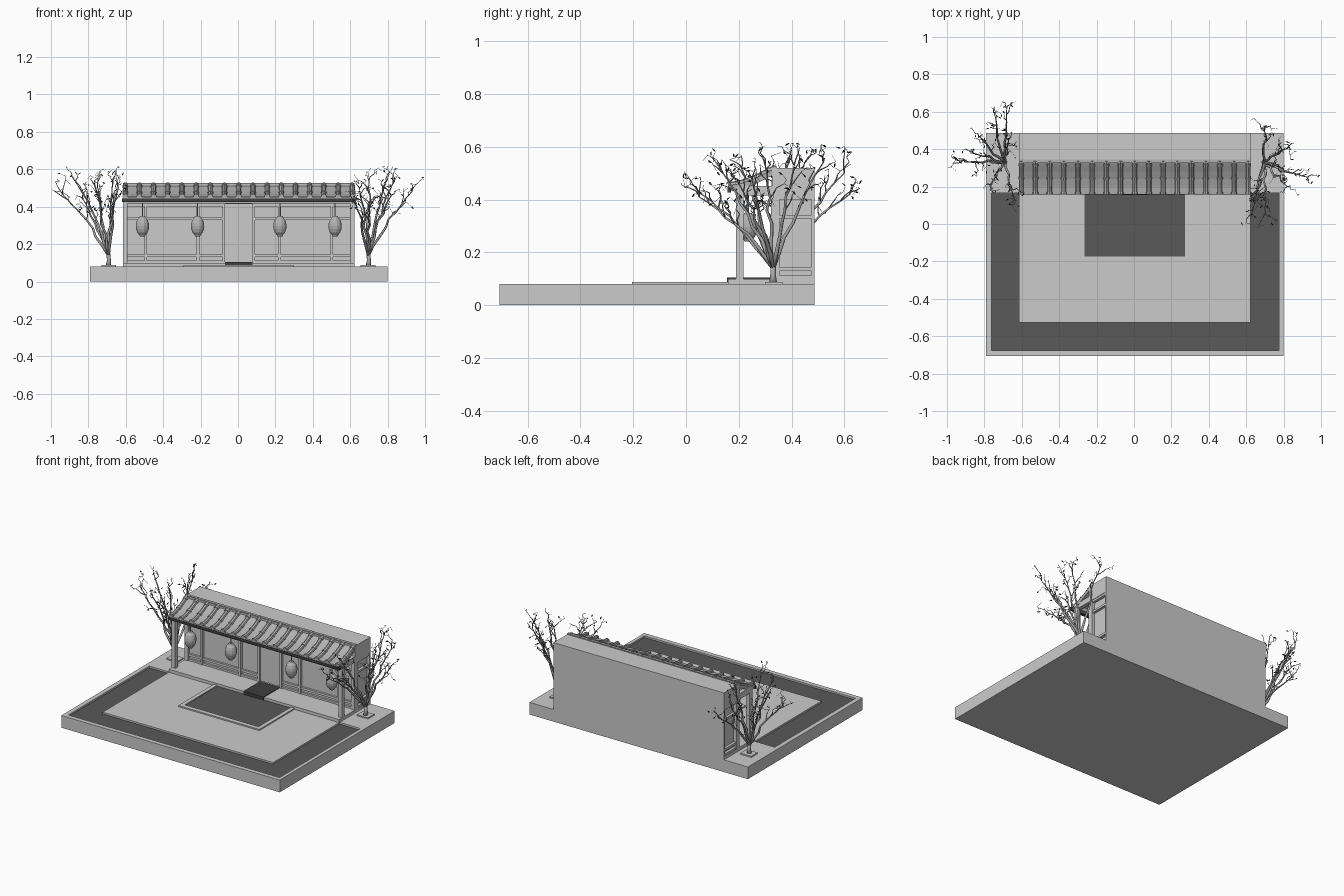
import bpy, bmesh, math, random
from mathutils import Vector

if "Cube" in bpy.data.objects:
    bpy.data.objects.remove(bpy.data.objects["Cube"])

random.seed(4)
CX = 0.004  # the building sits slightly right of the trees' centre


def mat(name, r, g, b):
    m = bpy.data.materials.new(name)
    m.diffuse_color = (r, g, b, 1)
    m.use_nodes = True
    m.node_tree.nodes["Principled BSDF"].inputs["Base Color"].default_value = m.diffuse_color
    return m


STONE = mat("light grey stone", 0.6, 0.6, 0.6)
DARK = mat("dark grey paving", 0.10, 0.10, 0.10)
MAT = mat("very dark mat", 0.05, 0.05, 0.05)
TILE = mat("mid grey tile", 0.45, 0.45, 0.45)
BARK = mat("grey bark", 0.38, 0.38, 0.38)
LEAF = mat("dark green leaf", 0.006, 0.014, 0.006)


def finish(name, bm, material, smooth=False):
    bmesh.ops.recalc_face_normals(bm, faces=bm.faces)
    me = bpy.data.meshes.new(name)
    bm.to_mesh(me)
    bm.free()
    me.materials.append(material)
    ob = bpy.data.objects.new(name, me)
    bpy.context.collection.objects.link(ob)
    if smooth:
        for p in me.polygons:
            p.use_smooth = True
    return ob


def boxes(name, material, *ranges):
    bm = bmesh.new()
    for x0, x1, y0, y1, z0, z1 in ranges:
        geo = bmesh.ops.create_cube(bm, size=1)
        for v in geo["verts"]:
            v.co = (CX + (x0 + x1) / 2 + v.co.x * (x1 - x0),
                    (y0 + y1) / 2 + v.co.y * (y1 - y0),
                    (z0 + z1) / 2 + v.co.z * (z1 - z0))
    return finish(name, bm, material)


def tube(bm, pts, radii, sides=6):
    rings = []
    for i, p in enumerate(pts):
        d = (pts[min(i + 1, len(pts) - 1)] - pts[max(i - 1, 0)]).normalized()
        a = d.orthogonal().normalized() if not rings else (a - d * a.dot(d)).normalized()
        b = d.cross(a)
        rings.append([bm.verts.new(p + (a * math.cos(t) + b * math.sin(t)) * radii[i])
                      for t in (2 * math.pi * k / sides for k in range(sides))])
    for r, s in zip(rings, rings[1:]):
        for k in range(sides):
            bm.faces.new((r[k], r[(k + 1) % sides], s[(k + 1) % sides], s[k]))
    bm.faces.new(rings[0])
    bm.faces.new(rings[-1])


# Base: solid bottom, outer rim, courtyard slab and rear terrace around a sunken channel
boxes("base_bottom", STONE, (-0.795, 0.795, -0.707, 0.486, 0, 0.066))
boxes("base_rim", STONE,
      (-0.795, 0.795, -0.707, -0.677, 0.066, 0.08),
      (-0.795, -0.765, -0.677, 0.165, 0.066, 0.08),
      (0.772, 0.795, -0.677, 0.165, 0.066, 0.08))
boxes("courtyard_slab", STONE, (-0.62, 0.62, -0.527, 0.165, 0.066, 0.08))
boxes("rear_terrace", STONE, (-0.795, 0.795, 0.165, 0.486, 0.066, 0.08))
boxes("channel_floor", DARK,
      (-0.765, 0.772, -0.677, -0.527, 0.066, 0.069),
      (-0.765, -0.62, -0.527, 0.165, 0.066, 0.069),
      (0.62, 0.772, -0.527, 0.165, 0.066, 0.069))

# Courtyard panel with its raised border
boxes("panel_border", STONE,
      (-0.295, 0.295, -0.205, -0.175, 0.08, 0.088),
      (-0.295, -0.268, -0.175, 0.16, 0.08, 0.088),
      (0.268, 0.295, -0.175, 0.16, 0.08, 0.088))
boxes("panel_floor", DARK, (-0.268, 0.268, -0.175, 0.16, 0.08, 0.083))

# Porch platform and dark mat draped over its edge
boxes("porch_platform", STONE, (-0.62, 0.62, 0.16, 0.486, 0.08, 0.1))
boxes("door_mat", MAT,
      (-0.073, 0.073, 0.155, 0.325, 0.1, 0.104),
      (-0.073, 0.073, 0.155, 0.16, 0.083, 0.1))

# Building: recessed core, plain back, solid head
boxes("wall_core", STONE, (-0.6, 0.6, 0.34, 0.48, 0.1, 0.416))
boxes("back_wall", STONE, (-0.62, 0.62, 0.476, 0.486, 0.1, 0.52))
boxes("wall_head", STONE, (-0.62, 0.62, 0.325, 0.478, 0.414, 0.52))

# Raised posts and rails on the front and the two ends
frame = []
for s in (-1, 1):
    for x, w in ((0.607, 0.026), (0.497, 0.014), (0.218, 0.014), (0.08, 0.014)):
        frame.append((s * x - w / 2, s * x + w / 2, 0.322, 0.355, 0.1, 0.416))
    x0, x1 = sorted((s * 0.08, s * 0.61))
    for z0, z1 in ((0.1, 0.112), (0.13, 0.145), (0.328, 0.342), (0.4, 0.416)):
        frame.append((x0, x1, 0.327, 0.345, z0, z1))
        e0, e1 = sorted((s * 0.595, s * 0.617))
        frame.append((e0, e1, 0.35, 0.48, z0, z1))
boxes("wall_frame", STONE, *frame)
boxes("door_leaf", STONE, (-0.074, 0.074, 0.333, 0.342, 0.104, 0.41))

# Porch columns and beams
cols = []
for s in (-1, 1):
    x0, x1 = sorted((s * 0.594, s * 0.62))
    cols += [(x0, x1, 0.19, 0.218, 0.1, 0.45), (x0, x1, 0.2, 0.33, 0.415, 0.452)]
boxes("porch_columns", STONE, *cols)
boxes("eave_beam", TILE, (-0.62, 0.62, 0.19, 0.218, 0.418, 0.45))

# Curved tiled roof: slab, ribs with stepped collars, eave board
curve = [(0.16, 0.452), (0.2, 0.457), (0.24, 0.469), (0.28, 0.487), (0.31, 0.503), (0.34, 0.517)]
bm = bmesh.new()
loop = curve + [(y, z - 0.02) for y, z in reversed(curve)]
ends = [[bm.verts.new((CX + s * 0.62, y, z)) for y, z in loop] for s in (-1, 1)]
n = len(loop)
for k in range(n):
    bm.faces.new((ends[0][k], ends[0][(k + 1) % n], ends[1][(k + 1) % n], ends[1][k]))
for e in ends:
    bm.faces.new(e)
finish("roof_slab", bm, TILE)
boxes("eave_board", MAT, (-0.625, 0.625, 0.158, 0.17, 0.426, 0.444))

bm = bmesh.new()
for i in range(17):
    x = CX - 0.607 + i * 1.214 / 16
    path = [Vector((x, y, z + 0.002)) for y, z in curve]
    tube(bm, path, [0.0125] * len(path), 8)
    for k in (0, 2, 4):
        d = (path[k + 1] - path[k]).normalized()
        tube(bm, [path[k], path[k] + d * 0.012], [0.0155, 0.0155], 8)
finish("roof_tile_ribs", bm, TILE)
boxes("ridge_cap", TILE, (-0.62, 0.62, 0.327, 0.345, 0.51, 0.526))

# Hanging lanterns
profile = [(0.242, 0.014), (0.25, 0.018), (0.262, 0.029), (0.28, 0.035), (0.296, 0.037),
           (0.312, 0.035), (0.33, 0.029), (0.342, 0.018), (0.35, 0.014)]
for i, x in enumerate((-0.515, -0.22, 0.22, 0.515)):
    bm = bmesh.new()
    tube(bm, [Vector((CX + x, 0.235, z)) for z, r in profile], [r for z, r in profile], 12)
    tube(bm, [Vector((CX + x, 0.235, 0.35)), Vector((CX + x, 0.235, 0.45))], [0.003, 0.003], 6)
    finish("lantern_%d" % (i + 1), bm, TILE)


# Bare trees: limbs run from a low fork to given tips, with random twigs and a few leaves
def clamp(p):
    return Vector((max(-0.995, min(0.995, p.x)), max(-0.06, min(0.7, p.y)), min(0.615, p.z)))


def bend(a, b, sag, count=7):
    out = []
    for k in range(count):
        t = k / (count - 1)
        p = a.lerp(b, t)
        wob = 0.011 * math.sin(math.pi * t)
        p += Vector((random.uniform(-wob, wob), random.uniform(-wob, wob), 0))
        p.z += sag * math.sin(math.pi * t)
        out.append(p)
    return out


def taper(r0, r1, count):
    return [r0 + (r1 - r0) * k / (count - 1) for k in range(count)]


def tree(name, x, y, tips):
    wood, leaves = bmesh.new(), bmesh.new()
    root = Vector((x, y, 0.08))
    fork = root + Vector((0, 0, 0.07))
    tube(wood, [root, root + Vector((0.003, 0, 0.03)), fork], [0.016, 0.011, 0.01], 8)
    for tip in tips:
        tip = Vector(tip)
        limb = bend(fork - Vector((0, 0, 0.01)), tip, 0.025, 9)
        tube(wood, limb, taper(0.0085, 0.0022, 9))
        main = (tip - fork).normalized()
        for k in (4, 5, 6, 7, 8, 8):
            d = Vector([random.uniform(-1, 1) for _ in range(3)]) * 0.75 + main * 0.7 + Vector((0, 0, 0.45))
            end = clamp(limb[k] + d.normalized() * random.uniform(0.05, 0.11))
            twig = bend(limb[k], end, 0.004, 5)
            tube(wood, twig, taper(0.0032, 0.001, 5), 5)
            for j in (3, 4):
                e = clamp(twig[j] + Vector([random.uniform(-0.03, 0.03) for _ in range(3)]))
                tube(wood, [twig[j], twig[j].lerp(e, 0.9)], [0.0011, 0.0008], 4)
                if random.random() < 0.6:
                    d = Vector([random.uniform(-1, 1) for _ in range(3)]).normalized()
                    w = d.orthogonal().normalized() * 0.0045
                    c = e + d * 0.01
                    leaves.faces.new([leaves.verts.new(clamp(p))
                                      for p in (e, c + w, e + d * 0.022, c - w)])
    finish(name + "_branches", wood, BARK, True)
    finish(name + "_leaves", leaves, LEAF)


tree("left_tree", -0.693, 0.33,
     [(-0.94, 0.34, 0.47), (-0.86, 0.38, 0.52), (-0.83, 0.47, 0.44), (-0.75, 0.6, 0.5),
      (-0.68, 0.62, 0.42), (-0.64, 0.14, 0.5), (-0.77, 0.21, 0.52), (-0.67, 0.45, 0.54)])
tree("right_tree", 0.697, 0.33,
     [(0.93, 0.25, 0.48), (0.83, 0.41, 0.53), (0.7, 0.52, 0.54), (0.79, 0.3, 0.53),
      (0.63, 0.05, 0.41), (0.7, 0.06, 0.42), (0.65, 0.14, 0.5), (0.82, 0.2, 0.46)])
boxes("tree_beds", STONE,
      (-0.735, -0.655, 0.3, 0.365, 0.08, 0.088),
      (0.652, 0.732, 0.3, 0.365, 0.08, 0.088))
